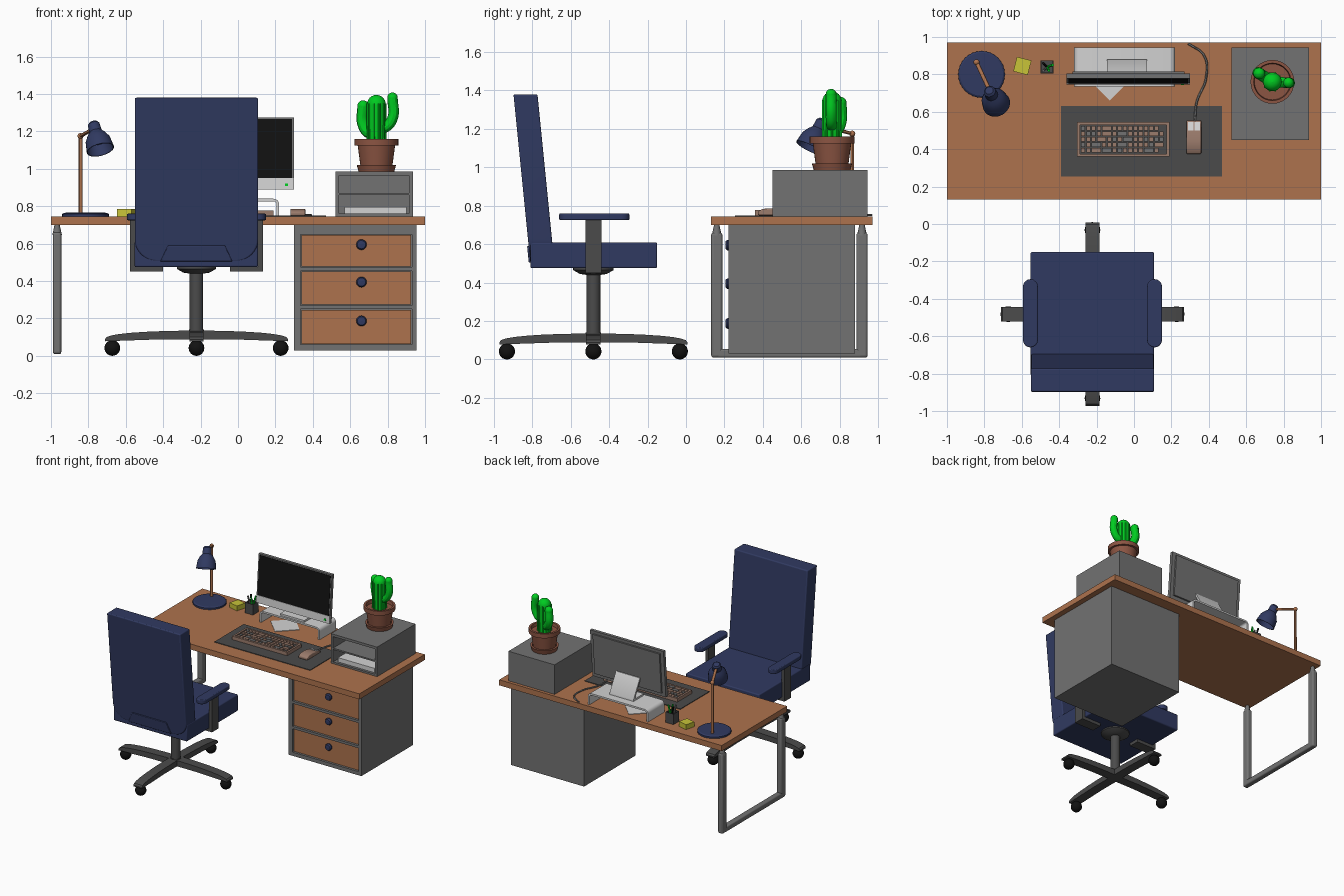
import bpy, bmesh, random
from math import sin, cos, pi
from mathutils import Vector

default_cube = bpy.data.objects.get("Cube")
if default_cube:
    bpy.data.objects.remove(default_cube, do_unlink=True)
random.seed(4)
parts = []


def material(name, r, g, b):
    m = bpy.data.materials.new(name)
    m.use_nodes = True
    m.diffuse_color = (r, g, b, 1)
    shader = next(n for n in m.node_tree.nodes if n.type == 'BSDF_PRINCIPLED')
    shader.inputs["Base Color"].default_value = (r, g, b, 1)
    return m


wood = material("wood", .42, .17, .075)
grey = material("grey", .17, .17, .17)
dark = material("dark_grey", .07, .07, .07)
navy = material("navy", .03, .042, .12)
black = material("black", .006, .006, .006)
white = material("white", .65, .65, .65)
green = material("green", 0, .6, .015)
clay = material("clay", .26, .09, .055)
yellow = material("yellow", .58, .55, .04)
beige = material("beige", .33, .2, .15)


def finish(name, bm, mat, bevel=0):
    bmesh.ops.recalc_face_normals(bm, faces=bm.faces)
    mesh = bpy.data.meshes.new(name)
    bm.to_mesh(mesh)
    bm.free()
    ob = bpy.data.objects.new(name, mesh)
    bpy.context.collection.objects.link(ob)
    mesh.materials.append(mat)
    if bevel:
        mod = ob.modifiers.new("bevel", 'BEVEL')
        mod.width, mod.segments = bevel, 3
    parts.append(ob)
    return ob


def prism(name, pts, axis, a, b, mat, bevel=0):
    """Extrude a flat outline along an axis from a to b."""
    bm = bmesh.new()
    rings = []
    for d in (a, b):
        rings.append([bm.verts.new({'x': (d, u, v), 'y': (u, d, v), 'z': (u, v, d)}[axis])
                      for u, v in pts])
    low, high = rings
    bm.faces.new(low)
    bm.faces.new(high[::-1])
    for i in range(len(pts)):
        j = (i + 1) % len(pts)
        bm.faces.new((low[i], low[j], high[j], high[i]))
    return finish(name, bm, mat, bevel)


def box(name, x, y, z, mat, bevel=0):
    outline = [(x[0], y[0]), (x[1], y[0]), (x[1], y[1]), (x[0], y[1])]
    return prism(name, outline, 'z', z[0], z[1], mat, bevel)


def arc(u, v, r, start, end, n=8):
    return [(u + r * cos(start + (end - start) * i / n), v + r * sin(start + (end - start) * i / n))
            for i in range(n + 1)]


def lathe(name, profile, loc, mat, seg=32, aim=(0, 0, 1), turn=0):
    """Spin (radius, height) points about an axis."""
    bm = bmesh.new()
    rings = [[bm.verts.new((max(r, .0005) * cos(turn + 2 * pi * i / seg),
                            max(r, .0005) * sin(turn + 2 * pi * i / seg), h))
              for i in range(seg)] for r, h in profile]
    for p, q in zip(rings, rings[1:]):
        for i in range(seg):
            j = (i + 1) % seg
            bm.faces.new((p[i], p[j], q[j], q[i]))
    ob = finish(name, bm, mat)
    ob.location = loc
    ob.rotation_euler = Vector(aim).to_track_quat('Z', 'Y').to_euler()
    return ob


def tube(name, pts, r, mat, smooth=True):
    curve = bpy.data.curves.new(name, 'CURVE')
    curve.dimensions = '3D'
    curve.bevel_depth, curve.bevel_resolution, curve.use_fill_caps = r, 4, True
    s = curve.splines.new('BEZIER' if smooth else 'POLY')
    points = s.bezier_points if smooth else s.points
    points.add(len(pts) - 1)
    for p, co in zip(points, pts):
        if smooth:
            p.co, p.handle_left_type, p.handle_right_type = co, 'AUTO', 'AUTO'
        else:
            p.co = (*co, 1)
    ob = bpy.data.objects.new(name, curve)
    bpy.context.collection.objects.link(ob)
    bpy.ops.object.select_all(action='DESELECT')
    ob.select_set(True)
    bpy.context.view_layer.objects.active = ob
    bpy.ops.object.convert(target='MESH')
    ob = bpy.context.object
    ob.data.materials.clear()
    ob.data.materials.append(mat)
    parts.append(ob)


def ball(name, loc, r, mat):
    lathe(name, arc(0, 0, r, -pi / 2, pi / 2, 12), loc, mat, 20)


# Desk: top, looped leg frame and drawer cabinet
TOP = .745
box("desk_top", (-1, 1), (.13, .97), (.7, TOP), wood)
for side, y in (("front", .16), ("back", .916)):
    leg = box(f"leg_{side}", (-.99, -.945), (y - .029, y + .029), (.01, .66), grey, .012)
    lathe(f"leg_tip_{side}", [(.026, 0), (.015, .05), (.015, .06)], (-.967, y, .645), grey, 16)
box("leg_foot_bar", (-.99, -.945), (.16, .916), (.01, .055), grey, .01)
box("cabinet_body", (.3, .955), (.245, .88), (.03, .7), grey)
for x in ((.3, .335), (.93, .955)):
    box("cabinet_stile", x, (.22, .25), (.03, .7), grey)
for z in ((.03, .06), (.25, .27), (.455, .475), (.65, .7)):
    box("cabinet_rail", (.3, .955), (.22, .25), z, grey)
for low, high in ((.06, .25), (.27, .455), (.475, .65)):
    box("drawer_front", (.34, .925), (.232, .25), (low + .004, high - .004), wood)
    lathe("drawer_knob", [(0, .03), (.022, .028), (.028, .018), (.026, .006), (.014, 0)],
          (.66, .235, (low + high) / 2 + .032), navy, 20, (0, -1, 0))

# Open shelf box with papers
for x in ((.52, .54), (.915, .935)):
    box("shelf_side", x, (.45, .945), (TOP, .985), grey)
for z in ((TOP, .76), (.86, .872), (.965, .985)):
    box("shelf_board", (.53, .925), (.45, .945), z, grey)
box("shelf_back", (.53, .925), (.925, .945), (.75, .98), grey)
box("shelf_papers", (.57, .9), (.47, .9), (.76, .795), white)

# Potted cactus
POT = (.74, .76, .985)
lathe("saucer", [(0, 0), (.095, 0), (.105, .035), (.09, .035), (.085, .015)], POT, clay)
lathe("pot", [(0, .012), (.083, .012), (.1, .14), (.117, .14), (.117, .175),
              (.1, .175), (.096, .15), (0, .15)], POT, clay)
ribs = 10
cactus_profile = [(.044, .13), (.05, .25), (.05, .36)] + arc(0, .36, .05, 0, pi / 2, 6)
lathe("cactus_trunk", cactus_profile, POT, green, 24)
for k in range(ribs):
    a = 2 * pi * k / ribs
    tube("cactus_rib", [(.74 + .048 * cos(a), .76 + .048 * sin(a), z) for z in (1.13, 1.35)],
         .006, green, False)
for name, (x, y), low, high, r in (("left", (.669, .805), 1.2, 1.335, .031),
                                   ("right", (.826, .755), 1.23, 1.38, .028)):
    mx, my = (x + .74) / 2, (y + .76) / 2
    tube("cactus_arm_" + name, [(.74, .76, low - .01), (mx, my, low - .01),
                                (x, y, low + .04), (x, y, high)], r, green)
    ball("cactus_tip_" + name, (x, y, high), r, green)

# Desk lamp
lathe("lamp_base", [(0, 0), (.125, 0), (.125, .013), (.115, .02), (0, .022)], (-.815, .8, TOP), navy)
tube("lamp_pole", [(-.842, .865, TOP), (-.842, .865, 1.175), (-.77, .71, 1.215)], .011, wood, False)
ball("lamp_joint", (-.842, .865, 1.175), .016, wood)
shade = [(0, 0), (.022, .003), (.032, .015), (.034, .06), (.05, .08), (.067, .11), (.075, .17),
         (.07, .17), (.06, .11), (0, .08)]
lathe("lamp_shade", shade, (-.775, .715, 1.25), navy, 28, (.04, -.075, -.15))

# Monitor on its riser; slabs follow the tilt of the screen
def slab(name, x, z0, z1, front, back, mat):
    def lean(z):
        return .748 + .08 * (z - .89)
    prism(name, [(lean(z0) + front, z0), (lean(z1) + front, z1),
                 (lean(z1) + back, z1), (lean(z0) + back, z0)], 'x', x[0], x[1], mat)


slab("monitor_case", (-.36, .3), .89, 1.275, 0, .025, grey)
slab("monitor_back", (-.33, .27), .92, 1.25, .02, .038, grey)
slab("monitor_screen", (-.35, .29), .952, 1.266, -.003, .004, black)
slab("monitor_chin", (-.36, .3), .89, .95, -.003, .004, white)
slab("power_light", (.25, .268), .908, .922, -.006, 0, green)
prism("monitor_foot", [(.88, .855), (.8, 1.0), (.785, 1.0), (.86, .855), (.75, .855), (.75, .84),
                       (.88, .84)], 'x', -.145, .07, white)
outer = arc(.19, .81, .03, 0, pi / 2, 5) + arc(-.29, .81, .03, pi / 2, pi, 5)
inner = arc(-.29, .81, .016, pi, pi / 2, 5) + arc(.19, .81, .016, pi / 2, 0, 5)
prism("monitor_riser", [(.22, TOP)] + outer + [(-.32, TOP), (-.306, TOP)] + inner + [(.206, TOP)],
      'y', .735, .945, white)
prism("paper_sheet", arc(-.13, .79, .13, -pi / 2, pi, 3), 'z', TOP, TOP + .004, white)

# Mat, keyboard, mouse and cord
box("desk_mat", (-.39, .47), (.255, .63), (TOP, .75), dark)
box("keyboard_base", (-.3, .185), (.365, .54), (.75, .765), dark)
for x in ((-.305, -.29), (.175, .19)):
    box("keyboard_edge", x, (.36, .545), (.75, .778), beige)
for y in ((.36, .375), (.53, .545)):
    box("keyboard_edge", (-.305, .19), y, (.75, .778), beige)
for row in range(5):
    y = .381 + row * .03
    x = -.283
    while x < .165:
        w = .05 if random.random() < .2 else .022
        if not -.075 < x - .03 < .02 - .005 and x + w < .172:
            box("key", (x, x + w), (y, y + .024), (.76, .777), random.choice((beige, beige, grey)))
        elif x + w < .172:
            box("key", (x, x + .022), (y, y + .024), (.76, .777), beige)
            w = .022
        x += w + .006
mouse = [(.375, .75), (.375, .77), (.4, .784), (.45, .786), (.51, .776), (.55, .763), (.555, .75)]
prism("mouse_body", mouse, 'x', .28, .36, beige, .006)
for x in ((.288, .317), (.323, .352)):
    prism("mouse_button", [(.5, .776), (.545, .763), (.545, .768), (.5, .782)], 'x', *x, white)
tube("mouse_cord", [(.325, .55, .757), (.335, .65, .752), (.385, .78, .752), (.375, .9, .752),
                    (.29, .965, .752)], .006, grey)

# Sticky notes and pen cup
notes = box("sticky_notes", (-.04, .04), (-.04, .04), (0, .04), yellow)
notes.location, notes.rotation_euler.z = (-.597, .845, TOP), -.25
lathe("pen_cup", [(0, 0), (.05, 0), (.05, .085), (.043, .085), (.043, .01), (0, .01)],
      (-.465, .84, TOP), dark, 4, turn=pi / 4)
for dx, dy, mat in ((.03, .01, green), (-.02, .02, black), (.01, -.02, green), (-.02, -.02, grey)):
    tube("pen", [(-.465, .84, .76), (-.465 + dx, .84 + dy, .88)], .007, mat, False)

# Chair seat and leaning backrest
CX, CY = -.222, -.482
box("chair_seat", (-.553, .107), (-.81, -.15), (.475, .61), navy, .008)
back_outline = ([(.33, 1.38), (-.33, 1.38)] + arc(-.21, .625, .12, pi, 1.5 * pi)
                + arc(.21, .625, .12, -pi / 2, 0))
back = prism("chair_back", [(CX + u, v) for u, v in back_outline], 'y', -.81, -.685, navy, .008)
flap = prism("chair_back_flap", [(-.415, .505), (-.375, .59), (-.07, .59), (-.03, .505)],
             'y', -.818, -.8, navy, .004)
for ob in (back, flap):
    for v in ob.data.vertices:
        v.co.y -= .1 * (v.co.z - .5)

# Armrests, mirrored
for s, side in ((1, "left"), (-1, "right")):
    pad = arc(.332, -.335, .04, 0, pi) + arc(.332, -.62, .04, pi, 2 * pi)
    prism("arm_pad_" + side, [(CX + s * u, v) for u, v in pad], 'z', .725, .76, navy, .006)
    for name, a, b, z in (("post", .33, .355, (.45, .73)), ("bracket", .18, .355, (.45, .475))):
        box(f"arm_{name}_{side}", sorted((CX + s * a, CX + s * b)), (CY - .042, CY + .042), z, dark)

# Swivel column, crossed feet and casters
lathe("chair_column", [(.04, .1), (.04, .14), (.036, .14), (.036, .44), (.07, .445), (.105, .465),
                       (.105, .478), (0, .478)], (CX, CY, 0), dark)
foot = [(-.49, .078), (-.2, .088), (.2, .088), (.49, .078)]
foot += [(.49 * cos(a), .088 + .047 * sin(a) ** .8) for a in [pi * i / 16 for i in range(17)]]
prism("chair_foot_x", [(CX + u, v) for u, v in foot], 'y', CY - .038, CY + .038, dark)
prism("chair_foot_y", [(CY + u, v) for u, v in foot], 'x', CX - .038, CX + .038, dark)
for k in range(4):
    a = k * pi / 2
    ball("caster", (CX + .45 * cos(a), CY + .45 * sin(a), .042), .042, black)

# Smooth the round parts, keep sharp edges
bpy.ops.object.select_all(action='DESELECT')
for ob in parts:
    ob.select_set(True)
bpy.context.view_layer.objects.active = parts[0]
bpy.ops.object.shade_smooth_by_angle()
